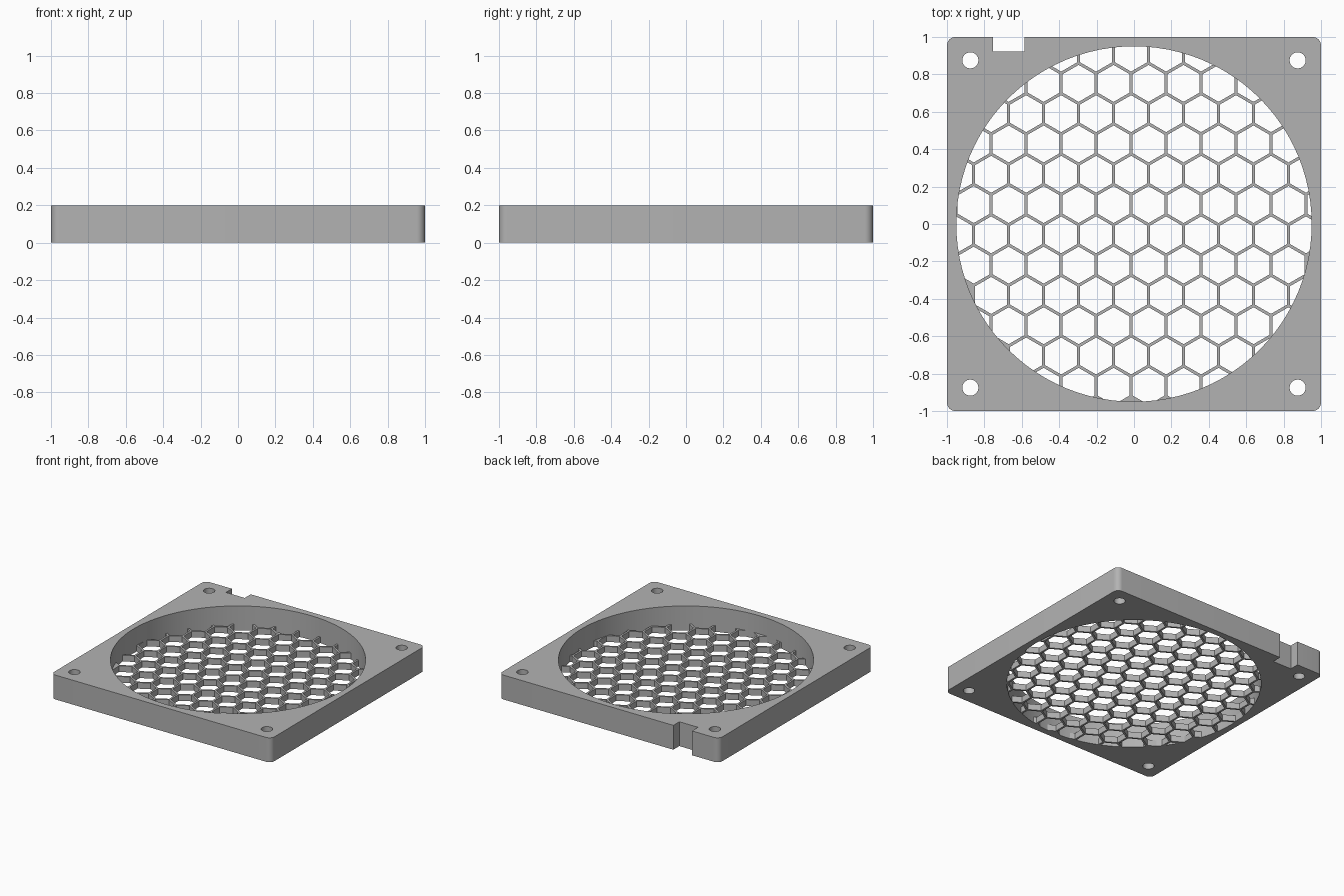
import bpy, bmesh, math
from mathutils import Matrix

if "Cube" in bpy.data.objects:
    bpy.data.objects.remove(bpy.data.objects["Cube"], do_unlink=True)

HEIGHT = 0.2            # frame depth
GRILLE = 0.05           # honeycomb depth
RADIUS = 0.95           # fan opening
PITCH = 0.187           # honeycomb spacing
WALL = 0.016            # honeycomb wall thickness
ROW = PITCH * math.sqrt(3) / 2

grey = bpy.data.materials.new("plain grey")
grey.use_nodes = True
colour = (0.45, 0.45, 0.45, 1)
grey.diffuse_color = colour
grey.node_tree.nodes["Principled BSDF"].inputs["Base Color"].default_value = colour


def prism(bm, x, y, z0, z1, radius, sides, turn=0.0):
    """Add an upright prism from z0 to z1."""
    place = Matrix.Translation((x, y, (z0 + z1) / 2)) @ Matrix.Rotation(turn, 4, "Z")
    bmesh.ops.create_cone(bm, cap_ends=True, segments=sides, radius1=radius,
                          radius2=radius, depth=z1 - z0, matrix=place)


def block(bm, x0, x1, y0, y1, z0, z1):
    """Add a box between the given limits."""
    place = Matrix.Translation(((x0 + x1) / 2, (y0 + y1) / 2, (z0 + z1) / 2))
    place = place @ Matrix.Diagonal((x1 - x0, y1 - y0, z1 - z0, 1))
    return bmesh.ops.create_cube(bm, size=1, matrix=place)["verts"]


def make(name, bm):
    mesh = bpy.data.meshes.new(name)
    bm.to_mesh(mesh)
    bm.free()
    mesh.materials.append(grey)
    obj = bpy.data.objects.new(name, mesh)
    bpy.context.collection.objects.link(obj)
    return obj


def cut(obj, cutter):
    """Subtract the cutter, then discard it."""
    cutter.hide_render = True
    mod = obj.modifiers.new("cut", "BOOLEAN")
    mod.operation, mod.solver, mod.object = "DIFFERENCE", "EXACT", cutter
    bpy.ops.object.select_all(action="DESELECT")
    bpy.context.view_layer.objects.active = obj
    obj.select_set(True)
    bpy.ops.object.modifier_apply(modifier=mod.name)
    bpy.data.objects.remove(cutter, do_unlink=True)
    bpy.ops.object.shade_smooth_by_angle(angle=math.radians(30))


# Square frame with rounded upright corners
bm = bmesh.new()
block(bm, -1, 1, -1, 1, 0, HEIGHT)
uprights = [e for e in bm.edges if abs(e.verts[0].co.z - e.verts[1].co.z) > 0.1]
bmesh.ops.bevel(bm, geom=uprights, offset=0.045, segments=8, profile=0.5, affect="EDGES")
frame = make("frame", bm)

# Fan opening, screw holes and cable notch
bm = bmesh.new()
prism(bm, 0, 0, -0.1, HEIGHT + 0.1, RADIUS, 96)
for sx in (-1, 1):
    for sy in (-1, 1):
        prism(bm, sx * 0.875, sy * 0.875, -0.1, HEIGHT + 0.1, 0.043, 32)
block(bm, -0.755, -0.585, 0.922, 1.1, -0.1, HEIGHT + 0.1)
cut(frame, make("frame_cutter", bm))

# Honeycomb grille, flush with the underside
bm = bmesh.new()
prism(bm, 0, 0, 0, GRILLE, RADIUS, 96)
grille = make("honeycomb_grille", bm)

bm = bmesh.new()
for row in range(-7, 8):
    y = 0.104 + row * ROW
    shift = 0.078 if row % 2 == 0 else 0.078 - PITCH / 2
    for col in range(-7, 8):
        x = shift + col * PITCH
        if math.hypot(x, y) < 1.02:
            prism(bm, x, y, -0.1, GRILLE + 0.1, (PITCH - WALL) / math.sqrt(3), 6)
cut(grille, make("honeycomb_cutter", bm))
